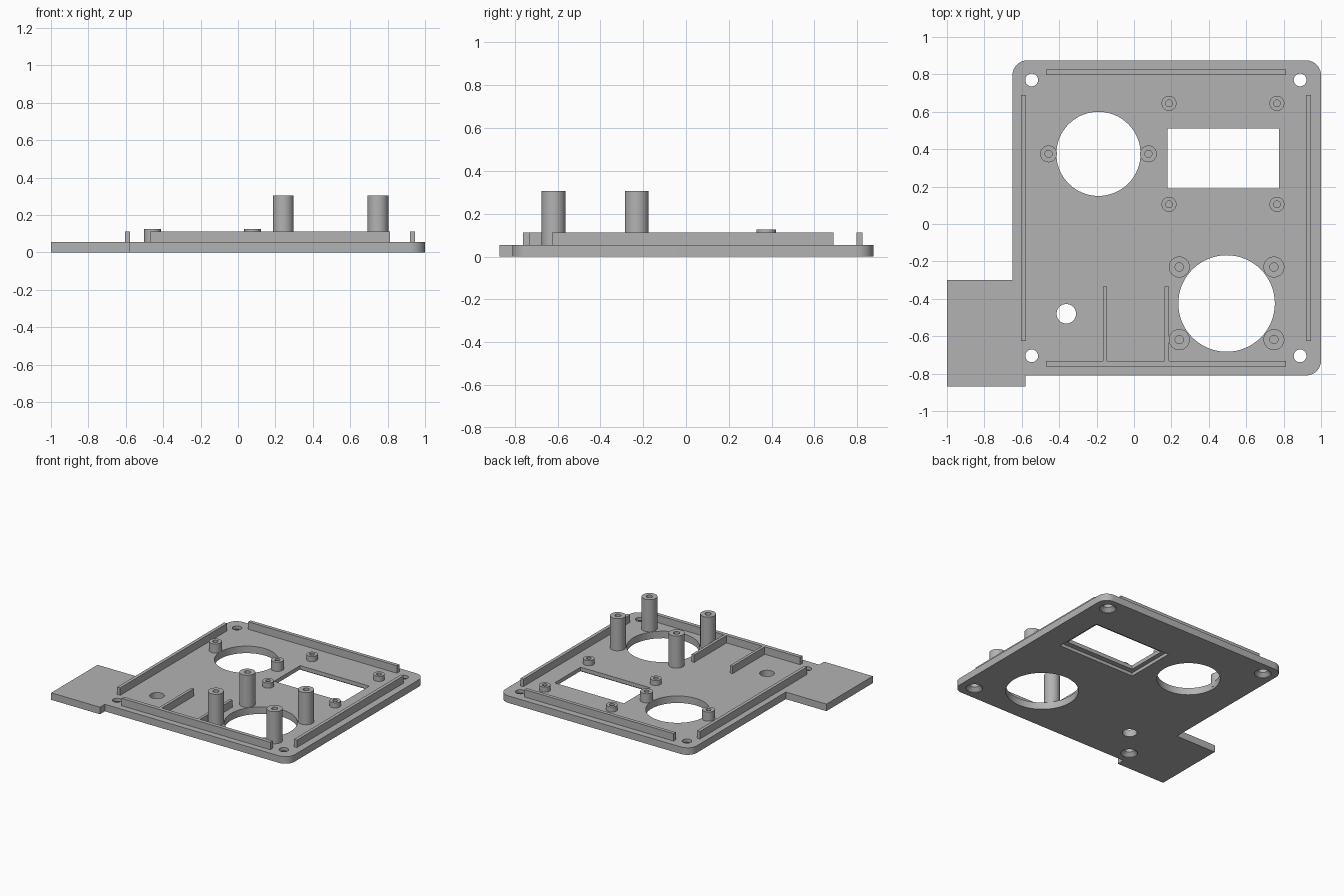
import bpy, bmesh
from math import cos, sin, pi, radians

old = bpy.data.objects.get("Cube")
if old:
    bpy.data.objects.remove(old, do_unlink=True)

grey = bpy.data.materials.new("plain grey plastic")
grey.use_nodes = True
colour = (0.45, 0.45, 0.45, 1)
grey.diffuse_color = colour
grey.node_tree.nodes["Principled BSDF"].inputs["Base Color"].default_value = colour

TOP = 0.055       # upper face of the plate
RAIL_TOP = 0.113


def finish(name, bm, smooth=False):
    bmesh.ops.recalc_face_normals(bm, faces=bm.faces)
    mesh = bpy.data.meshes.new(name)
    bm.to_mesh(mesh)
    bm.free()
    mesh.materials.append(grey)
    obj = bpy.data.objects.new(name, mesh)
    bpy.context.collection.objects.link(obj)
    if smooth:
        activate(obj)
        bpy.ops.object.shade_smooth_by_angle(angle=radians(30))
    return obj


def activate(obj):
    bpy.ops.object.select_all(action="DESELECT")
    obj.select_set(True)
    bpy.context.view_layer.objects.active = obj


def prism(name, outline, z0, z1):
    bm = bmesh.new()
    face = bm.faces.new([bm.verts.new((x, y, z0)) for x, y in outline])
    new = bmesh.ops.extrude_face_region(bm, geom=[face])["geom"]
    verts = [g for g in new if isinstance(g, bmesh.types.BMVert)]
    bmesh.ops.translate(bm, verts=verts, vec=(0, 0, z1 - z0))
    if len([f for f in bm.faces if abs(f.calc_center_median().z - z0) < 1e-6]) == 0:
        bm.faces.new([v for v in bm.verts if abs(v.co.z - z0) < 1e-6])
    return finish(name, bm)


def box(name, x0, x1, y0, y1, z0, z1):
    return prism(name, [(x0, y0), (x1, y0), (x1, y1), (x0, y1)], z0, z1)


def revolve(name, x, y, profile, sides=48):
    """Closed solid turned from (radius, z) points that start and end on the axis."""
    bm = bmesh.new()
    verts = [bm.verts.new((x + r, y, z)) for r, z in profile]
    edges = [bm.edges.new(pair) for pair in zip(verts, verts[1:])]
    bmesh.ops.spin(bm, geom=verts + edges, cent=(x, y, 0), axis=(0, 0, 1),
                   angle=2 * pi, steps=sides, use_merge=True)
    bmesh.ops.remove_doubles(bm, verts=bm.verts, dist=1e-5)
    return finish(name, bm, True)


def arc(cx, cy, r, start):
    return [(cx + r * cos(a), cy + r * sin(a))
            for a in (radians(start + 90 * i / 12) for i in range(13))]


# Plate with three rounded corners and a square tab on the fourth
R = 0.08
outline = [(-1, -0.87), (-0.58, -0.87), (-0.58, -0.81)]
outline += arc(1 - R, -0.81 + R, R, -90)
outline += arc(1 - R, 0.875 - R, R, 0)
outline += arc(-0.65 + R, 0.875 - R, R, 90)
outline += [(-0.65, -0.3), (-1, -0.3)]
plate = prism("base_plate", outline, 0, TOP)

# Openings: two round, one small, one stepped window, four countersunk screw holes
cutters = []
for x, y, r in ((-0.19, 0.375, 0.225), (0.495, -0.425, 0.258), (-0.362, -0.48, 0.052)):
    cutters.append(revolve("round_cutter", x, y, [(0, -0.1), (r, -0.1), (r, 0.2), (0, 0.2)], 64))
cutters.append(box("window_cutter", 0.178, 0.775, 0.19, 0.51, -0.1, 0.2))
cutters.append(box("window_recess_cutter", 0.143, 0.81, 0.15, 0.55, -0.1, 0.025))
for x in (-0.547, 0.888):
    for y in (-0.705, 0.77):
        cutters.append(revolve("screw_cutter", x, y, [
            (0, -0.02), (0.06, -0.02), (0.06, 0.004), (0.034, 0.03), (0.034, 0.2), (0, 0.2)]))
for cutter in cutters:
    mod = plate.modifiers.new("cut", "BOOLEAN")
    mod.operation = "DIFFERENCE"
    mod.solver = "EXACT"
    mod.object = cutter
    activate(plate)
    bpy.ops.object.modifier_apply(modifier=mod.name)
    bpy.data.objects.remove(cutter, do_unlink=True)
activate(plate)
bpy.ops.object.shade_smooth_by_angle(angle=radians(30))

# Edge rails and inner ribs
for name, x0, x1, y0, y1 in (
        ("back_rail", -0.47, 0.812, 0.797, 0.825),
        ("front_rail", -0.47, 0.812, -0.762, -0.732),
        ("right_rail", -0.603, -0.577, -0.625, 0.69),
        ("left_rail", 0.919, 0.945, -0.625, 0.69),
        ("right_rib", -0.166, -0.144, -0.735, -0.335),
        ("left_rib", 0.164, 0.186, -0.735, -0.335)):
    box(name, x0, x1, y0, y1, TOP - 0.005, RAIL_TOP)


# Hollow screw posts
def post(name, x, y, r, bore, bottom, top):
    revolve(name, x, y, [(0, bottom), (r, bottom), (r, top), (bore, top),
                         (bore, TOP + 0.002), (0, TOP + 0.002)], 32)


for x in (0.242, 0.748):
    for y in (-0.23, -0.618):
        post("tall_post", x, y, 0.056, 0.022, TOP - 0.01, 0.305)
for x in (-0.457, 0.077):
    post("round_opening_post", x, 0.375, 0.045, 0.019, 0.02, 0.126)
for x in (0.187, 0.764):
    for y in (0.105, 0.645):
        post("window_post", x, y, 0.04, 0.018, TOP - 0.01, 0.095)
